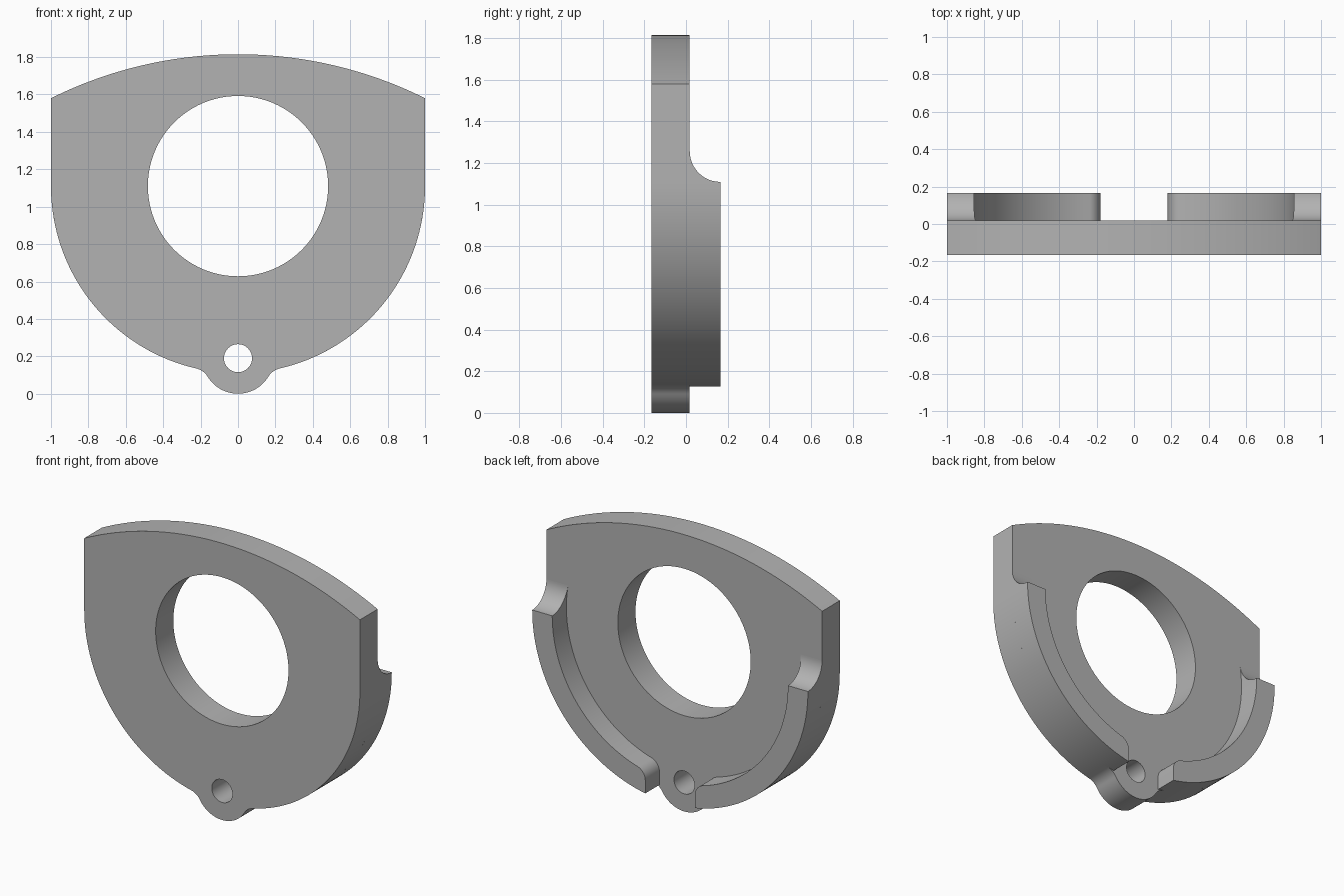
import bpy
from math import sin, cos, pi, atan2, asin, sqrt, radians

if "Cube" in bpy.data.objects:
    bpy.data.objects.remove(bpy.data.objects["Cube"], do_unlink=True)

grey = bpy.data.materials.new("plain grey")
grey.use_nodes = True
colour = (0.45, 0.45, 0.45, 1)
grey.diffuse_color = colour
grey.node_tree.nodes["Principled BSDF"].inputs["Base Color"].default_value = colour

CZ = 1.11                                 # height of the main centre
FRONT, FACE, BACK = -0.165, 0.018, 0.165  # depth levels


def arc(cx, cz, r, a, b, n):
    """Points on an arc from angle a to angle b."""
    return [(cx + r * cos(a + (b - a) * i / n), cz + r * sin(a + (b - a) * i / n))
            for i in range(n + 1)]


def flip(points):
    return [(-x, z) for x, z in reversed(points)]


def prism(name, loops, y0, y1):
    """Extrude filled front-view outlines (later loops are holes) from y0 to y1."""
    curve = bpy.data.curves.new(name, 'CURVE')
    curve.dimensions = '2D'
    curve.fill_mode = 'BOTH'
    curve.extrude = (y1 - y0) / 2
    for loop in loops:
        spline = curve.splines.new('POLY')
        spline.points.add(len(loop) - 1)
        for p, (x, z) in zip(spline.points, loop):
            p.co = (x, z, 0, 1)
        spline.use_cyclic_u = True
    ob = bpy.data.objects.new(name, curve)
    bpy.context.collection.objects.link(ob)
    ob.location.y = (y0 + y1) / 2
    ob.rotation_euler.x = pi / 2
    activate(ob)
    bpy.ops.object.convert(target='MESH')
    ob = bpy.context.object
    bpy.ops.object.transform_apply(location=True, rotation=True, scale=True)
    bpy.ops.object.mode_set(mode='EDIT')
    bpy.ops.mesh.select_all(action='SELECT')
    bpy.ops.mesh.remove_doubles(threshold=0.0001)
    bpy.ops.mesh.normals_make_consistent(inside=False)
    bpy.ops.object.mode_set(mode='OBJECT')
    ob.data.materials.clear()
    ob.data.materials.append(grey)
    return ob


def activate(ob):
    bpy.ops.object.select_all(action='DESELECT')
    ob.select_set(True)
    bpy.context.view_layer.objects.active = ob


# Plate: crowned top, straight sides, round bottom blending into a lug
lug_z, lug_r, blend = 0.19, 0.19, 0.1
bz = ((CZ**2 - lug_z**2) - ((1 + blend)**2 - (lug_r + blend)**2)) / (2 * (CZ - lug_z))
bx = sqrt((lug_r + blend)**2 - (bz - lug_z)**2)
to_lug = atan2(lug_z - bz, -bx)
to_main = atan2(CZ - bz, -bx)
side_z, top_z = 1.58, 1.815
rise = top_z - side_z
top_r = (1 + rise**2) / (2 * rise)
half = asin(1 / top_r)

right_half = arc(0, lug_z, lug_r, -pi / 2, to_lug - pi, 16)
right_half += arc(bx, bz, blend, to_lug, to_main, 12)[1:]
right_half += arc(0, CZ, 1, to_main - pi, 0, 48)[1:]
right_half += arc(0, top_z - top_r, top_r, pi / 2 - half, pi / 2, 24)
outline = right_half + flip(right_half)[1:-1]
bore = arc(0, CZ, 0.482, 0, 2 * pi, 96)[:-1]
pin_hole = arc(0, lug_z, 0.075, 0, 2 * pi, 40)[:-1]
plate = prism("plate", [outline, bore, pin_hole], FRONT, FACE)

# Raised rims: curved walls with a rounded inner corner beside the lug
inner, end_x, corner = 0.855, 0.18, 0.08
scoop = BACK - FACE
tip = CZ + scoop
cx = end_x + corner
cz = CZ - sqrt((inner + corner)**2 - cx**2)
corner_dir = atan2(CZ - cz, -cx)
rim = arc(0, CZ, 1, -pi / 2 + asin(end_x), 0, 48) + [(1, tip)]
rim += arc(0, CZ, inner, asin(scoop / inner), corner_dir - pi, 48)
rim += arc(cx, cz, corner, corner_dir, pi, 12)[1:]

parts = [plate]
for name, loop in (("left_rim", rim), ("right_rim", flip(rim))):
    wall = prism(name, [loop], FACE - 0.004, BACK)
    # Concave scoop at the upper end of the rim
    bpy.ops.mesh.primitive_cylinder_add(vertices=96, radius=scoop, depth=3,
                                        location=(0, BACK, tip), rotation=(0, pi / 2, 0))
    cutter = bpy.context.object
    cutter.name = "scoop_cutter"
    cutter.hide_render = True
    activate(wall)
    cut = wall.modifiers.new("scoop", 'BOOLEAN')
    cut.operation = 'DIFFERENCE'
    cut.solver = 'EXACT'
    cut.object = cutter
    bpy.ops.object.modifier_apply(modifier=cut.name)
    bpy.data.objects.remove(cutter, do_unlink=True)
    parts.append(wall)

for ob in parts:
    activate(ob)
    bpy.ops.object.shade_smooth_by_angle(angle=radians(30))
